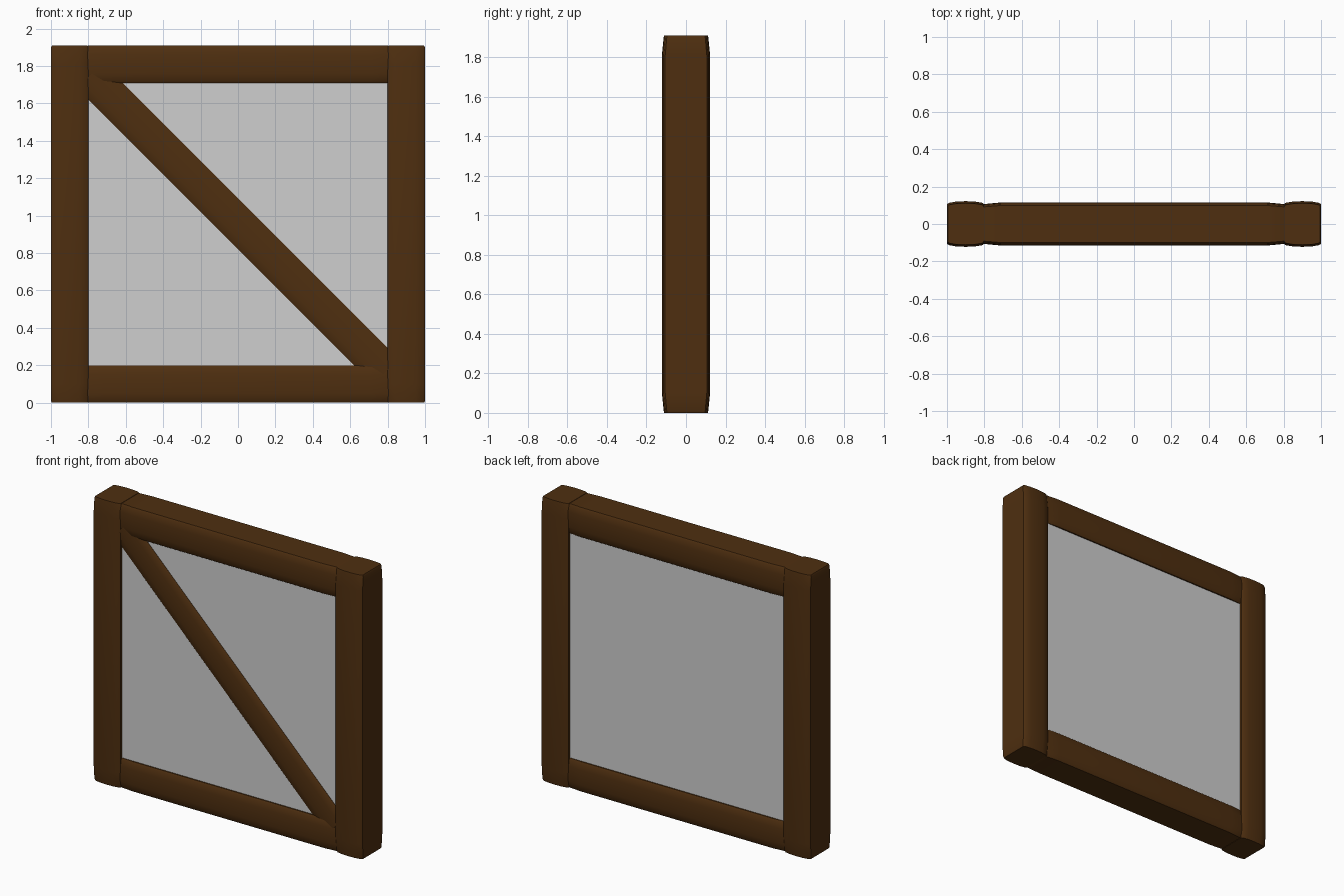
import bpy, bmesh, math
from mathutils import Matrix, Vector

if "Cube" in bpy.data.objects:
    bpy.data.objects.remove(bpy.data.objects["Cube"])


def material(name, rgb):
    m = bpy.data.materials.new(name)
    m.diffuse_color = (*rgb, 1)
    m.use_nodes = True
    m.node_tree.nodes["Principled BSDF"].inputs["Base Color"].default_value = m.diffuse_color
    return m


wood = material("dark brown wood", (0.077, 0.028, 0.005))
plaster = material("light grey plaster", (0.62, 0.62, 0.62))

# Half outline of a timber: across the width, then depth (slightly bulging face)
HALF = [(-0.1, 0.105), (-0.09, 0.113), (-0.05, 0.120), (0, 0.122),
        (0.05, 0.120), (0.09, 0.113), (0.1, 0.105)]
SECTION = HALF + [(w, -d) for w, d in reversed(HALF)]


def finish(name, bm, mat, smooth=True):
    bmesh.ops.recalc_face_normals(bm, faces=bm.faces)
    me = bpy.data.meshes.new(name)
    bm.to_mesh(me)
    bm.free()
    ob = bpy.data.objects.new(name, me)
    bpy.context.collection.objects.link(ob)
    me.materials.append(mat)
    if smooth:
        bpy.ops.object.select_all(action='DESELECT')
        ob.select_set(True)
        bpy.context.view_layer.objects.active = ob
        bpy.ops.object.shade_smooth_by_angle(angle=math.radians(35))
    return ob


def timber(name, centre, length, angle, depth=1.0, width=1.0, y_half=False):
    """Timber along z, turned about y, with ends that taper in depth."""
    h = length / 2
    stations = [(-h, .91, .95), (-h + .01, .925, 1), (-h + .1, 1, 1),
                (h - .1, 1, 1), (h - .01, .925, 1), (h, .91, .95)]
    if y_half:
        stations = [(-h, 1, 1), (h, 1, 1)]
    bm = bmesh.new()
    rings = []
    for z, sd, sw in stations:
        ring = []
        for w, d in SECTION:
            y = d * depth * sd
            if y_half and y > 0:
                y = 0.0 + 0.001
            ring.append(bm.verts.new((w * sw * width, y, z)))
        rings.append(ring)
    n = len(SECTION)
    for a, b in zip(rings, rings[1:]):
        for i in range(n):
            j = (i + 1) % n
            bm.faces.new((a[i], a[j], b[j], b[i]))
    bm.faces.new(rings[0])
    bm.faces.new(rings[-1])
    mat = Matrix.Translation(Vector(centre)) @ Matrix.Rotation(angle, 4, 'Y')
    bmesh.ops.transform(bm, matrix=mat, verts=bm.verts)
    return finish(name, bm, wood)


# Upright posts
for side, label in ((-1, "left"), (1, "right")):
    timber(label + "_post", (side * 0.9, 0, 0.955), 1.91, 0)

# Top and bottom rails between the posts
for z, label in ((0.1, "bottom"), (1.81, "top")):
    timber(label + "_rail", (0, 0, z), 1.62, math.pi / 2, depth=0.945)

# Diagonal brace on the front only, ends buried in the frame
timber("front_brace", (0, 0, 0.957), 2.24, -math.pi / 4, depth=0.88,
       width=0.97, y_half=True)

# Infill panel, almost flush with the frame
bm = bmesh.new()
bmesh.ops.create_cube(bm, size=1)
bmesh.ops.transform(bm, verts=bm.verts, matrix=Matrix.Translation((0, 0, 0.957))
                    @ Matrix.Diagonal((1.64, 0.182, 1.55, 1)))
finish("infill_panel", bm, plaster, smooth=False)
